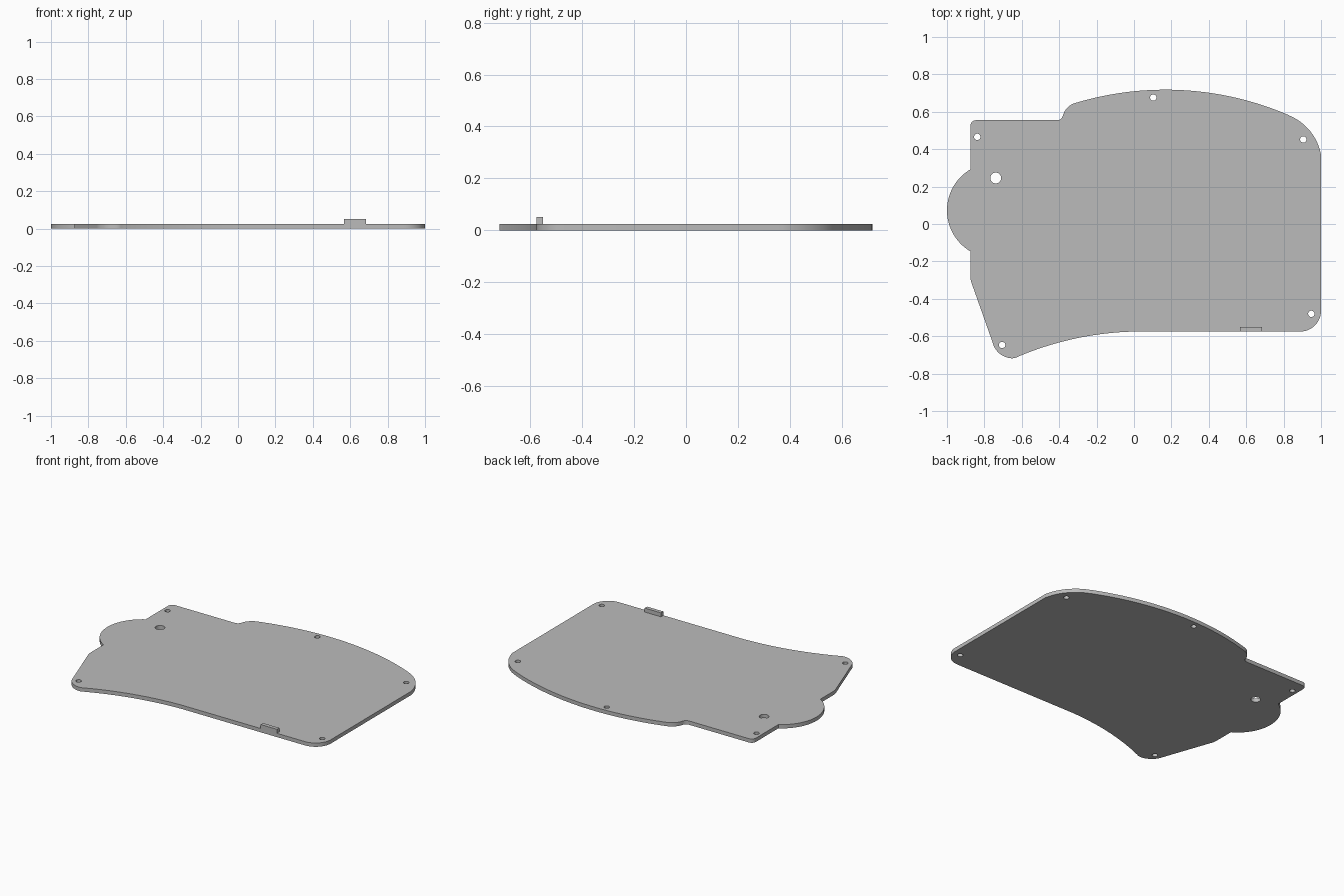
import bpy, bmesh, math
from mathutils import Vector

cube = bpy.data.objects.get("Cube")
if cube:
    bpy.data.objects.remove(cube)

THICK = 0.025

grey = bpy.data.materials.new("plain_grey")
grey.use_nodes = True
colour = (0.5, 0.5, 0.5, 1)
grey.diffuse_color = colour
grey.node_tree.nodes["Principled BSDF"].inputs["Base Color"].default_value = colour


def arc(a, m, b, n):
    """Points on the circular arc from a through m to b."""
    a, m, b = Vector(a), Vector(m), Vector(b)
    u, v = m - a, b - a
    d = 2 * (u.x * v.y - u.y * v.x)
    c = a + Vector((v.y * u.length_squared - u.y * v.length_squared,
                    u.x * v.length_squared - v.x * u.length_squared)) / d
    start = math.atan2(a.y - c.y, a.x - c.x)
    end = math.atan2(b.y - c.y, b.x - c.x)
    sweep = (end - start) % math.tau
    if d < 0:
        sweep -= math.tau
    r = (a - c).length
    return [(c.x + r * math.cos(start + sweep * i / n),
             c.y + r * math.sin(start + sweep * i / n)) for i in range(n + 1)]


def circle(x, y, r, n=32):
    return [(x + r * math.cos(math.tau * i / n), y + r * math.sin(math.tau * i / n))
            for i in range(n)]


# Plate outline, counter-clockwise; straight edges join the arcs
arcs = [
    ((0.89, -0.575), (0.967, -0.543), (1, -0.465), 12),          # front left corner
    ((1, 0.37), (0.947, 0.49), (0.83, 0.58), 12),                # back left corner
    ((0.825, 0.583), (0.19, 0.718), (-0.31, 0.648), 40),         # bowed back edge
    ((-0.32, 0.645), (-0.358, 0.62), (-0.378, 0.585), 8),        # shoulder
    ((-0.38, 0.58), (-0.39, 0.563), (-0.41, 0.555), 6),          # inner step
    ((-0.845, 0.555), (-0.866, 0.546), (-0.875, 0.525), 8),      # back right corner
    ((-0.875, 0.292), (-1, 0.073), (-0.875, -0.146), 32),        # side lobe
    ((-0.875, -0.285), (-0.873, -0.3), (-0.869, -0.314), 4),     # side bend
    ((-0.757, -0.63), (-0.722, -0.69), (-0.655, -0.718), 12),    # front right corner
    ((-0.65, -0.718), (-0.635, -0.716), (-0.62, -0.709), 4),
    ((-0.61, -0.705), (-0.33, -0.616), (0, -0.575), 24),         # hollow front edge
]
outline = [p for a in arcs for p in arc(*a)]

# Screw holes and the larger peg hole
SCREW = 0.017
holes = [circle(x, y, SCREW) for x, y in
         [(0.103, 0.676), (0.905, 0.452), (0.948, -0.48), (-0.705, -0.647), (-0.838, 0.466)]]
holes.append(circle(-0.739, 0.246, 0.029))

# Plate: filled flat curve with thickness, turned into a mesh
curve = bpy.data.curves.new("plate", 'CURVE')
curve.dimensions = '2D'
curve.fill_mode = 'BOTH'
curve.extrude = THICK / 2
for loop in [outline] + holes:
    spline = curve.splines.new('POLY')
    spline.points.add(len(loop) - 1)
    for point, (x, y) in zip(spline.points, loop):
        point.co = (x, y, 0, 1)
    spline.use_cyclic_u = True
plate = bpy.data.objects.new("plate", curve)
bpy.context.collection.objects.link(plate)
bpy.ops.object.select_all(action='DESELECT')
plate.select_set(True)
bpy.context.view_layer.objects.active = plate
bpy.ops.object.convert(target='MESH')
plate = bpy.context.object
bm = bmesh.new()
bm.from_mesh(plate.data)
bmesh.ops.remove_doubles(bm, verts=bm.verts, dist=0.0001)
bmesh.ops.translate(bm, verts=bm.verts, vec=(0, 0, THICK / 2))
bmesh.ops.recalc_face_normals(bm, faces=bm.faces)
bm.to_mesh(plate.data)
bm.free()
plate.data.materials.clear()
plate.data.materials.append(grey)
bpy.ops.object.shade_smooth_by_angle(angle=math.radians(30))

# Locating tab on the front edge
bpy.ops.mesh.primitive_cube_add(size=1, location=(0.626, -0.5625, 0.0375))
tab = bpy.context.object
tab.name = "edge_tab"
tab.scale = (0.118, 0.025, 0.027)
tab.data.materials.append(grey)
